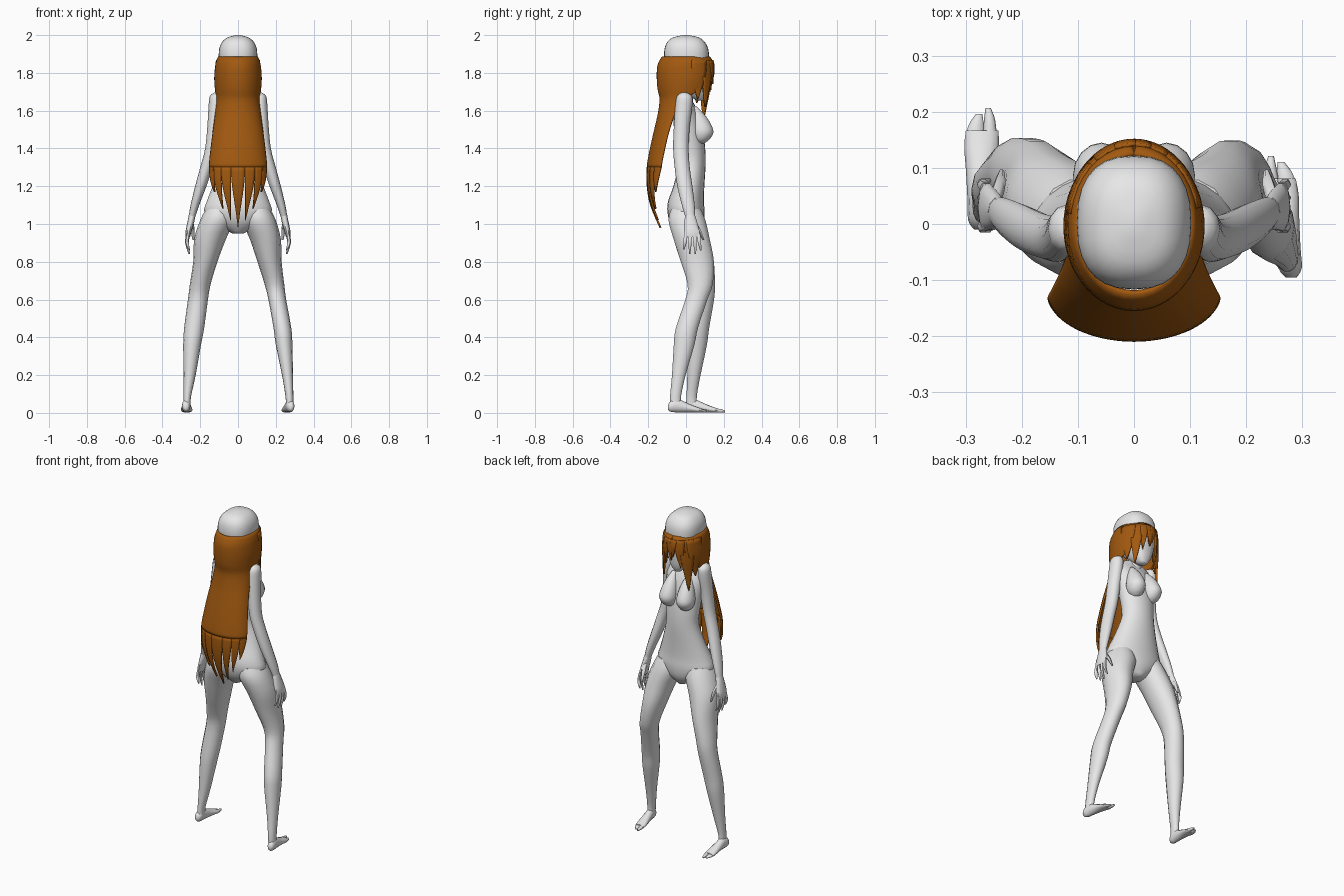
import bpy, bmesh, math
from mathutils import Vector


def material(name, rgb):
    m = bpy.data.materials.new(name)
    m.diffuse_color = (*rgb, 1)
    return m


GREY = material("pale grey", (0.8, 0.8, 0.8))
BROWN = material("auburn brown", (0.36, 0.10, 0.005))


def finish(name, bm, mat, angle=60):
    bmesh.ops.recalc_face_normals(bm, faces=bm.faces)
    me = bpy.data.meshes.new(name)
    bm.to_mesh(me)
    bm.free()
    ob = bpy.data.objects.new(name, me)
    bpy.context.collection.objects.link(ob)
    me.materials.append(mat)
    bpy.ops.object.select_all(action='DESELECT')
    ob.select_set(True)
    bpy.context.view_layer.objects.active = ob
    bpy.ops.object.shade_smooth_by_angle(angle=math.radians(angle))
    return ob


def spline(rows, steps):
    """Catmull-Rom interpolation of tuples."""
    out = []
    for i in range(len(rows) - 1):
        p = [rows[max(i - 1, 0)], rows[i], rows[i + 1], rows[min(i + 2, len(rows) - 1)]]
        for k in range(steps):
            t = k / steps
            out.append([0.5 * (2 * b + (c - a) * t + (2 * a - 5 * b + 4 * c - d) * t * t
                               + (3 * b - a - 3 * c + d) * t ** 3) for a, b, c, d in zip(*p)])
    return out + [list(rows[-1])]


def loft(name, rows, axis='z', sides=16, power=1.0, steps=3):
    """Rows are x, y, z, half width, half depth of each ring."""
    bm = bmesh.new()
    rings = []
    for x, y, z, a, b in spline(rows, steps):
        ring = []
        for i in range(sides):
            t = 2 * math.pi * i / sides
            c, s = math.cos(t), math.sin(t)
            c, s = math.copysign(abs(c) ** power, c) * a, math.copysign(abs(s) ** power, s) * b
            ring.append(bm.verts.new((x + c, y + s, z) if axis == 'z' else (x + c, y, z + s)))
        rings.append(ring)
    for r, q in zip(rings, rings[1:]):
        for i in range(sides):
            j = (i + 1) % sides
            bm.faces.new((r[i], r[j], q[j], q[i]))
    bm.faces.new(rings[0])
    bm.faces.new(rings[-1])
    return finish(name, bm, GREY)


def sheet(name, f, nu, nv, thick=0.01):
    """Thin curved sheet from f(u, v), with u in -1..1 and v in 0..1."""
    bm = bmesh.new()
    g = [[bm.verts.new(f(2 * i / nu - 1, j / nv)) for i in range(nu + 1)] for j in range(nv + 1)]
    for j in range(nv):
        for i in range(nu):
            bm.faces.new((g[j][i], g[j][i + 1], g[j + 1][i + 1], g[j + 1][i]))
    ob = finish(name, bm, BROWN)
    mod = ob.modifiers.new("thickness", 'SOLIDIFY')
    mod.thickness = thick
    mod.offset = 0
    return ob


# Torso, neck and head
loft("torso", [(0, .01, .95, .03, .05), (0, .005, 1.0, .12, .085), (0, 0, 1.06, .178, .098),
               (0, 0, 1.12, .165, .095), (0, .015, 1.2, .135, .082), (0, .032, 1.32, .1, .072),
               (0, .025, 1.42, .103, .075), (0, .01, 1.52, .115, .075), (0, 0, 1.6, .122, .062),
               (0, -.01, 1.66, .11, .04), (0, -.012, 1.695, .05, .035)], sides=24)
loft("neck", [(0, -.01, 1.64, .05, .045), (0, 0, 1.70, .042, .042), (0, .01, 1.78, .045, .045)])
loft("head", [(0, .075, 1.655, .02, .02), (0, .055, 1.69, .05, .055), (0, .028, 1.75, .08, .088),
              (0, .008, 1.82, .095, .11), (0, .003, 1.88, .102, .119), (0, .002, 1.93, .099, .115),
              (0, 0, 1.965, .083, .098), (0, 0, 1.988, .055, .068), (0, 0, 2.0, .012, .015)],
     sides=28, power=.82)

for s, side in ((-1, "left"), (1, "right")):
    # Chest forms
    loft(side + "_chest", [(s * .054, .075, 1.425, .012, .015), (s * .056, .08, 1.445, .038, .042),
                           (s * .058, .085, 1.485, .051, .06), (s * .056, .077, 1.53, .046, .054),
                           (s * .053, .06, 1.58, .032, .038), (s * .05, .04, 1.625, .012, .015)])
    # Arms
    loft(side + "_arm", [(s * .115, -.01, 1.695, .012, .015), (s * .118, -.008, 1.675, .032, .04),
                         (s * .12, -.012, 1.62, .036, .045), (s * .126, -.022, 1.52, .036, .042),
                         (s * .14, -.027, 1.4, .034, .041), (s * .167, -.02, 1.3, .033, .04),
                         (s * .197, -.006, 1.2, .03, .04), (s * .228, .012, 1.1, .023, .034),
                         (s * .243, .022, 1.04, .018, .026)], sides=12)
    # Hands
    loft(side + "_palm", [(s * .242, .022, 1.05, .018, .026), (s * .25, .025, 1.01, .018, .036),
                          (s * .262, .03, .96, .016, .044), (s * .266, .032, .93, .012, .043)],
         sides=10)
    for n, (y0, y1, tip) in enumerate([(0, -.012, .865), (.022, .02, .842),
                                       (.044, .05, .84), (.065, .078, .86)]):
        loft(f"{side}_finger_{n + 1}", [(s * .264, y0, .95, .01, .011), (s * .27, (y0 + y1) / 2, .9, .01, .01),
                                        (s * .258, y1, tip, .004, .004)], sides=6)
    loft(side + "_thumb", [(s * .248, .04, 1.01, .012, .016), (s * .24, .07, .965, .011, .012),
                           (s * .236, .093, .915, .005, .005)], sides=6)

# Legs, in an uneven stance
LEGS = {
    "left": [(-.1, 0, 1.08, .07, .08), (-.11, .005, 1.02, .09, .1), (-.148, .03, .92, .084, .098),
             (-.173, .06, .8, .064, .09), (-.2, .085, .68, .055, .07), (-.212, .09, .6, .053, .06),
             (-.232, .07, .45, .053, .054), (-.243, .06, .36, .047, .052), (-.256, .042, .2, .032, .036),
             (-.268, .03, .09, .02, .028), (-.27, .03, .04, .018, .03)],
    "right": [(.1, 0, 1.08, .07, .08), (.11, .005, 1.02, .09, .1), (.145, .03, .92, .082, .098),
              (.167, .06, .8, .064, .09), (.193, .075, .68, .052, .068), (.208, .055, .6, .047, .06),
              (.235, .005, .45, .047, .06), (.244, -.01, .36, .044, .056), (.262, -.038, .2, .029, .037),
              (.272, -.055, .09, .021, .03), (.274, -.055, .04, .02, .03)]}
for side, rows in LEGS.items():
    loft(side + "_leg", rows, sides=14)

# Feet with a split between the toes; heel and toe positions differ per side
for side, heel, toe in (("left", (-.275, -.01), (-.27, .2)), ("right", (.28, -.095), (.255, .115))):
    def at(t, off=0):
        return (heel[0] + (toe[0] - heel[0]) * t + off, heel[1] + (toe[1] - heel[1]) * t)
    inner = 1 if side == "left" else -1
    loft(side + "_foot", [(*at(0), .03, .01, .014), (*at(.08), .035, .021, .03), (*at(.25), .038, .023, .035),
                          (*at(.5), .027, .027, .024), (*at(.7), .018, .031, .016), (*at(.84), .013, .029, .011)],
         axis='y', sides=12)
    loft(side + "_big_toe", [(*at(.78, inner * .014), .013, .013, .011),
                             (*at(.93, inner * .013), .011, .01, .009),
                             (*at(1.03, inner * .01), .008, .005, .005)], axis='y', sides=8)
    loft(side + "_small_toes", [(*at(.76, -inner * .012), .012, .017, .01),
                                (*at(.88, -inner * .011), .01, .014, .008),
                                (*at(.98, -inner * .006), .007, .006, .004)], axis='y', sides=8)

# Hair outline rows: height, centre y, half width, half depth, wrap angle from the back
HAIR = spline([(1.885, 0, .1, .122, 180), (1.86, 0, .111, .138, 180), (1.83, -.002, .117, .146, 150),
               (1.77, -.004, .121, .146, 138), (1.71, -.008, .117, .137, 125), (1.66, -.02, .112, .115, 95),
               (1.58, -.05, .118, .095, 85), (1.48, -.08, .132, .088, 82), (1.38, -.1, .145, .09, 80),
               (1.3, -.115, .152, .088, 80), (1.2, -.12, .148, .083, 80), (1.1, -.11, .125, .075, 80),
               (.98, -.08, .09, .055, 80)], 4)


def hair_row(z):
    for a, b in zip(HAIR, HAIR[1:]):
        if a[0] >= z >= b[0]:
            t = (a[0] - z) / (a[0] - b[0])
            return [p + (q - p) * t for p, q in zip(a, b)]
    return HAIR[-1] if z < 1 else HAIR[0]


def hair_point(deg, z):
    _, yc, rx, ry, _ = hair_row(z)
    a = math.radians(deg)
    return Vector((math.sin(a) * rx, yc - math.cos(a) * ry, z))


def hair_shell(u, v):
    z = 1.885 - v * .585
    return hair_point(u * hair_row(z)[4], z)


sheet("hair_shell", hair_shell, 40, 36)

# Back strands tapering to points
for n, (deg, w, tip) in enumerate([(-68, 12, 1.17), (-47, 11, 1.08), (-25, 11, 1.02), (0, 14, .98),
                                   (25, 11, 1.02), (47, 11, 1.08), (68, 12, 1.17)]):
    def strand(u, v):
        return hair_point(deg * (1 - .12 * v) + u * w * (1.02 - v ** 1.6), 1.305 + (tip - 1.305) * v)
    sheet(f"back_strand_{n + 1}", strand, 4, 12)

# Fringe and side locks hanging in front of the face: angle, lean, half width, tip height
for n, (deg, lean, w, tip) in enumerate([(-118, 4, 20, 1.64), (-138, 6, 18, 1.56), (-157, 4, 13, 1.70),
                                         (-172, -4, 9, 1.76), (174, 5, 9, 1.74), (160, -3, 10, 1.71),
                                         (142, -6, 15, 1.62), (120, -4, 18, 1.66)]):
    def lock(u, v):
        a = math.radians(deg + lean * v + u * w * (1.03 - v ** 1.8))
        bulge = 1 + .05 * math.sin(math.pi * min(v * 1.3, 1))
        return Vector((math.sin(a) * .113 * bulge, -math.cos(a) * .14 * bulge, 1.868 + (tip - 1.868) * v))
    sheet(f"fringe_lock_{n + 1}", lock, 4, 10)
